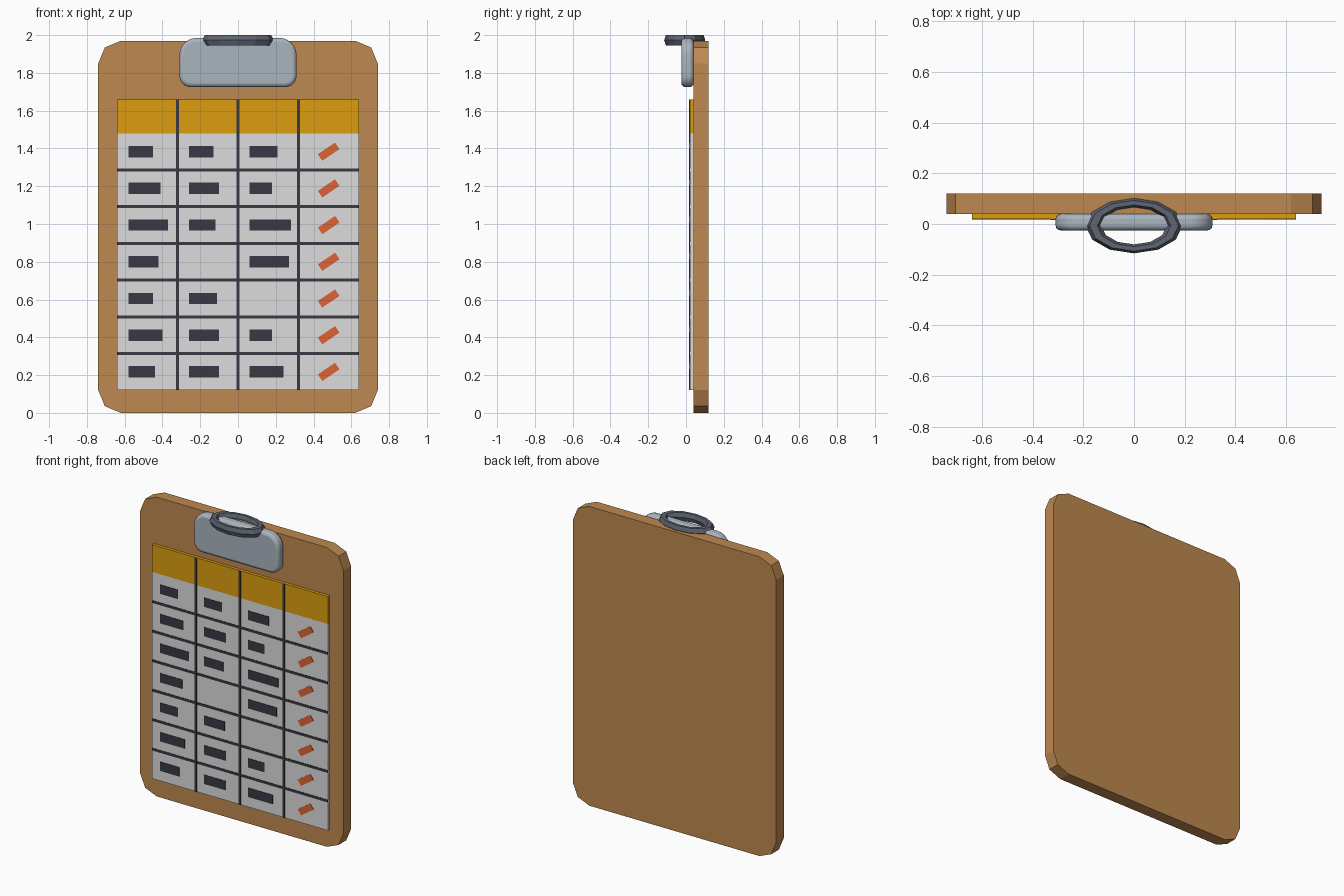
import bpy, bmesh, math
from mathutils import Matrix, Vector

if "Cube" in bpy.data.objects:
    bpy.data.objects.remove(bpy.data.objects["Cube"], do_unlink=True)


def material(name, rgb):
    col = [((c / 255 + 0.055) / 1.055) ** 2.4 for c in rgb] + [1]
    m = bpy.data.materials.new(name)
    m.use_nodes = True
    m.diffuse_color = col
    m.node_tree.nodes["Principled BSDF"].inputs["Base Color"].default_value = col
    return m


WOOD = material("brown board", (190, 137, 80))
PAPER = material("paper white", (220, 220, 220))
GOLD = material("header gold", (220, 158, 16))
INK = material("dark ink", (58, 56, 66))
ORANGE = material("orange tick", (222, 99, 53))
STEEL = material("light steel", (170, 180, 190))
DARK = material("dark steel", (94, 101, 113))


def finish(bm, name, mat):
    bmesh.ops.recalc_face_normals(bm, faces=bm.faces)
    mesh = bpy.data.meshes.new(name)
    bm.to_mesh(mesh)
    bm.free()
    mesh.materials.append(mat)
    ob = bpy.data.objects.new(name, mesh)
    bpy.context.collection.objects.link(ob)
    return ob


def add_box(bm, x0, x1, y0, y1, z0, z1, angle=0):
    """Box given by its limits, optionally turned about its centre in the front plane."""
    centre = Vector(((x0 + x1) / 2, (y0 + y1) / 2, (z0 + z1) / 2))
    mat = (Matrix.Translation(centre) @ Matrix.Rotation(angle, 4, 'Y')
           @ Matrix.Diagonal((x1 - x0, y1 - y0, z1 - z0, 1)))
    bmesh.ops.create_cube(bm, size=1, matrix=mat)


def rounded_plate(name, mat, half, z0, z1, y0, y1, r_low, r_top, steps):
    """Upright plate with rounded corners, extruded from y0 to y1."""
    bm = bmesh.new()
    pts = []
    corners = [(1, z1, -1, r_top), (-1, z1, -1, r_top), (-1, z0, 1, r_low), (1, z0, 1, r_low)]
    for i, (sx, z, sz, r) in enumerate(corners):
        for k in range(steps + 1):
            a = math.pi / 2 * (i + k / steps)
            pts.append((sx * (half - r) + r * math.cos(a), z + sz * r + r * math.sin(a)))
    face = bm.faces.new([bm.verts.new((x, y0, z)) for x, z in pts])
    out = bmesh.ops.extrude_face_region(bm, geom=[face])
    bmesh.ops.translate(bm, vec=(0, y1 - y0, 0),
                        verts=[v for v in out["geom"] if isinstance(v, bmesh.types.BMVert)])
    return finish(bm, name, mat)


# Backing board
rounded_plate("board", WOOD, 0.74, 0, 1.97, 0.04, 0.12, 0.12, 0.12, 2)

# Paper sheet with a coloured heading strip
LOW, HEAD, TOP, HALF = 0.12, 1.48, 1.66, 0.64
FRONT, PROUD = 0.02, 0.017
for name, mat, z0, z1 in (("paper", PAPER, LOW, HEAD), ("paper_header", GOLD, HEAD, TOP)):
    bm = bmesh.new()
    add_box(bm, -HALF, HALF, FRONT, 0.04, z0, z1)
    finish(bm, name, mat)

# Table lines
ROWS, COL = 7, 0.32
step = (HEAD - LOW) / ROWS
bm = bmesh.new()
for i in (-1, 0, 1):
    add_box(bm, i * COL - 0.008, i * COL + 0.008, PROUD - 0.001, FRONT, LOW, TOP)
for k in range(1, ROWS):
    z = LOW + k * step
    add_box(bm, -HALF, HALF, PROUD, FRONT, z - 0.008, z + 0.008)
finish(bm, "table_lines", INK)

# Written entries, column by column from the top row down (0 = empty cell)
entries = [(.13, .17, .21, .16, .13, .18, .14),
           (.13, .16, .14, 0, .15, .16, .16),
           (.15, .12, .22, .21, 0, .12, .18)]
bm = bmesh.new()
for c, widths in enumerate(entries):
    left = -HALF + c * COL + 0.06
    for r, w in enumerate(widths):
        z = HEAD - (r + 0.5) * step
        if w:
            add_box(bm, left, left + w, PROUD, FRONT, z - 0.03, z + 0.03)
finish(bm, "written_entries", INK)

# Slanted ticks in the last column
bm = bmesh.new()
for r in range(ROWS):
    z = HEAD - (r + 0.5) * step
    add_box(bm, 0.425, 0.535, PROUD, FRONT, z - 0.021, z + 0.021, math.radians(-34))
finish(bm, "ticks", ORANGE)

# Metal clip with softened edges
clip = rounded_plate("clip", STEEL, 0.31, 1.725, 1.985, -0.025, 0.04, 0.06, 0.09, 6)
bev = clip.modifiers.new("soft edges", 'BEVEL')
bev.width, bev.segments, bev.limit_method = 0.02, 3, 'ANGLE'
bev.angle_limit = math.radians(40)

# Faceted oval hanging ring
bpy.ops.mesh.primitive_torus_add(major_segments=12, minor_segments=6, major_radius=0.16,
                                 minor_radius=0.031, location=(0, -0.007, 1.973))
ring = bpy.context.object
ring.name = "hanging_ring"
ring.scale.y = 0.57
ring.data.materials.append(DARK)

# Smooth shading for the clip only; the ring keeps its facets
bpy.ops.object.select_all(action='DESELECT')
clip.select_set(True)
bpy.context.view_layer.objects.active = clip
bpy.ops.object.shade_smooth_by_angle(angle=math.radians(40))
